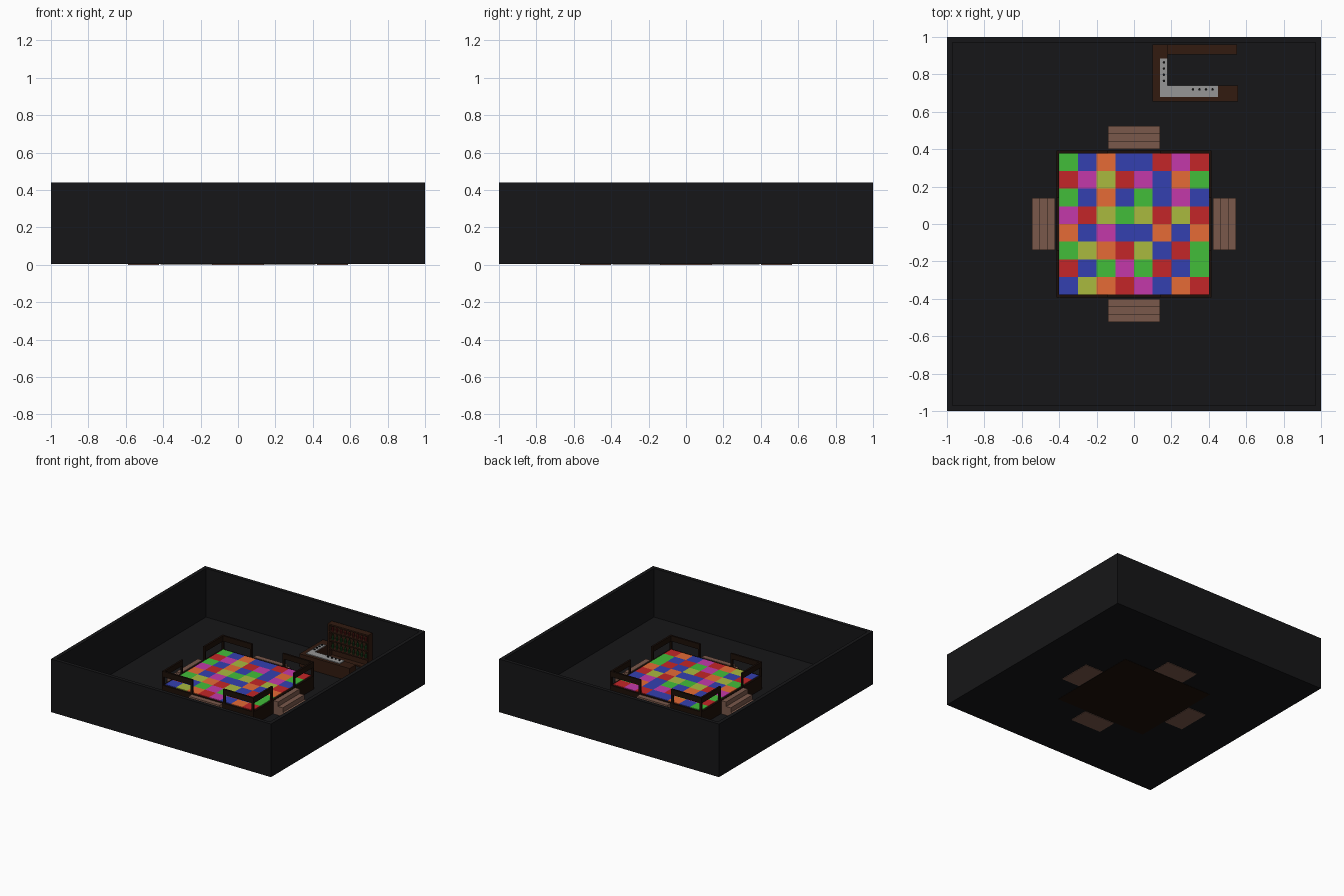
import bpy
import bmesh
from mathutils import Matrix, Vector

if "Cube" in bpy.data.objects:
    bpy.data.objects.remove(bpy.data.objects["Cube"])


def lin(c):
    c /= 255
    return c / 12.92 if c <= 0.04045 else ((c + 0.055) / 1.055) ** 2.4


def mat(name, r, g, b):
    m = bpy.data.materials.new(name)
    m.diffuse_color = (lin(r), lin(g), lin(b), 1)
    m.use_nodes = True
    m.node_tree.nodes["Principled BSDF"].inputs["Base Color"].default_value = m.diffuse_color
    return m


BLACK = mat("room_black", 22, 22, 24)
DARK = mat("dark_wood", 28, 15, 8)
WOOD = mat("bar_wood", 50, 27, 16)
STEP = mat("step_wood", 122, 89, 75)
STEEL = mat("steel", 150, 150, 150)
KNOB = mat("knob_black", 15, 15, 15)
GLASS_G = mat("green_glass", 25, 70, 30)
GLASS_R = mat("red_glass", 95, 25, 22)
TILE = {
    "G": mat("tile_green", 66, 190, 58),
    "B": mat("tile_blue", 52, 64, 176),
    "O": mat("tile_orange", 230, 107, 54),
    "R": mat("tile_red", 196, 38, 40),
    "Y": mat("tile_yellow", 170, 186, 62),
    "M": mat("tile_magenta", 196, 57, 170),
}


def finish(name, bm, material):
    me = bpy.data.meshes.new(name)
    bm.to_mesh(me)
    bm.free()
    me.materials.append(material)
    ob = bpy.data.objects.new(name, me)
    bpy.context.collection.objects.link(ob)
    return ob


def boxes(name, material, spans):
    """One object from boxes given as (x0, x1, y0, y1, z0, z1)."""
    bm = bmesh.new()
    for x0, x1, y0, y1, z0, z1 in spans:
        m = Matrix.Translation(Vector((x0 + x1, y0 + y1, z0 + z1)) / 2) @ \
            Matrix.Diagonal((x1 - x0, y1 - y0, z1 - z0, 1))
        bmesh.ops.create_cube(bm, size=1, matrix=m)
    return finish(name, bm, material)


def cylinders(name, material, items, sides=8):
    """One object from upright cones given as (x, y, z0, z1, r0, r1)."""
    bm = bmesh.new()
    for x, y, z0, z1, r0, r1 in items:
        bmesh.ops.create_cone(bm, cap_ends=True, segments=sides, radius1=r0, radius2=r1,
                              depth=z1 - z0, matrix=Matrix.Translation((x, y, (z0 + z1) / 2)))
    return finish(name, bm, material)


# Room: floor slab and four walls, open on top
T = 0.03
boxes("room_floor", BLACK, [(-1, 1, -1, 1, 0.004, 0.04)])
boxes("room_walls", BLACK, [
    (-1, -1 + T, -1, 1, 0.004, 0.44), (1 - T, 1, -1, 1, 0.004, 0.44),
    (-1 + T, 1 - T, -1, -1 + T, 0.004, 0.44), (-1 + T, 1 - T, 1 - T, 1, 0.004, 0.44)])

# Dance platform
PX, PY, TOP = 0.415, 0.393, 0.15
boxes("dance_platform", DARK, [(-PX, PX, -PY, PY, 0.002, TOP)])

# Coloured tiles, one object per colour; rows run from back to front
ROWS = ["GBOBBRMR", "RMYRMBOG", "GBOBGBMB", "MRYGYRYR",
        "OBMBBOBO", "GYORYBRG", "RBGMGRBG", "BYORMBOR"]
W, D = 0.1, 0.0945
for key, material in TILE.items():
    boxes(material.name + "s", material, [
        (-0.4 + i * W, -0.4 + (i + 1) * W, 0.378 - (j + 1) * D, 0.378 - j * D, TOP - 0.005, TOP + 0.005)
        for j, row in enumerate(ROWS) for i, c in enumerate(row) if c == key])

# Corner railings: L-shaped top beam on posts
RT, GAP, B = 0.265, 0.14, 0.015
for sx, nx in ((-1, "left"), (1, "right")):
    for sy, ny in ((-1, "front"), (1, "back")):
        parts = [(PX - B, PX, GAP, PY, RT - 0.045, RT),
                 (GAP, PX - B, PY - B, PY, RT - 0.045, RT),
                 (PX - B, PX, PY - B, PY, TOP, RT - 0.045),
                 (PX - B, PX, GAP, GAP + B, TOP, RT - 0.045),
                 (GAP, GAP + B, PY - B, PY, TOP, RT - 0.045)]
        boxes(f"railing_{ny}_{nx}", DARK, [
            (*sorted((sx * a, sx * b)), *sorted((sy * c, sy * d)), e, f)
            for a, b, c, d, e, f in parts])

# Four flights of steps; the lowest tread is sunk in the floor
RISE, RUN, HALF = 0.0375, 0.0415, 0.14
for name, side, s in (("left", 0, -1), ("right", 0, 1), ("front", 1, -1), ("back", 1, 1)):
    start = 0.422 if side == 0 else 0.4
    spans = []
    for k in range(4):
        run = sorted((s * start, s * (start + (4 - k) * RUN)))
        wide = [-HALF, HALF]
        xy = run + wide if side == 0 else wide + run
        spans.append((*xy, k * RISE, (k + 1) * RISE))
    boxes("steps_" + name, STEP, spans)

# Bar counter: L-shaped body with a steel work top and knobs
CH = 0.145
boxes("bar_counter", WOOD, [(0.10, 0.18, 0.655, 0.96, 0.04, CH),
                            (0.18, 0.555, 0.655, 0.74, 0.04, CH)])
boxes("bar_worktop", STEEL, [(0.14, 0.18, 0.68, 0.885, CH, CH + 0.006),
                             (0.18, 0.45, 0.68, 0.74, CH, CH + 0.006)])
knobs = [(0.16, 0.765 + 0.033 * i) for i in range(4)] + [(0.315 + 0.035 * i, 0.72) for i in range(4)]
cylinders("bar_knobs", KNOB, [(x, y, CH + 0.006, CH + 0.014, 0.007, 0.007) for x, y in knobs])

# Back shelf unit
X0, X1, Y0, Y1, SH = 0.18, 0.55, 0.905, 0.96, 0.32
levels = [0.04, 0.11, 0.18, 0.25]
boxes("bottle_shelf", WOOD, [
    (X0, X1, Y1 - 0.012, Y1, 0.04, SH),
    (X0, X0 + 0.012, Y0, Y1 - 0.012, 0.04, SH), (X1 - 0.012, X1, Y0, Y1 - 0.012, 0.04, SH),
    (X0 + 0.012, X1 - 0.012, Y0, Y1 - 0.012, SH - 0.012, SH)] + [
    (X0 + 0.012, X1 - 0.012, Y0, Y1 - 0.012, z, z + 0.01) for z in levels])

# Bottles: body, shoulder and neck
for name, material, rows in (("green_bottles", GLASS_G, levels[1:3]), ("red_bottles", GLASS_R, levels[3:])):
    items = []
    for z in rows:
        for i in range(9):
            x, y, b = X0 + 0.035 + i * 0.0375, 0.925, z + 0.01
            items += [(x, y, b, b + 0.026, 0.009, 0.009), (x, y, b + 0.026, b + 0.034, 0.009, 0.004),
                      (x, y, b + 0.034, b + 0.046, 0.004, 0.004)]
    cylinders(name, material, items)
